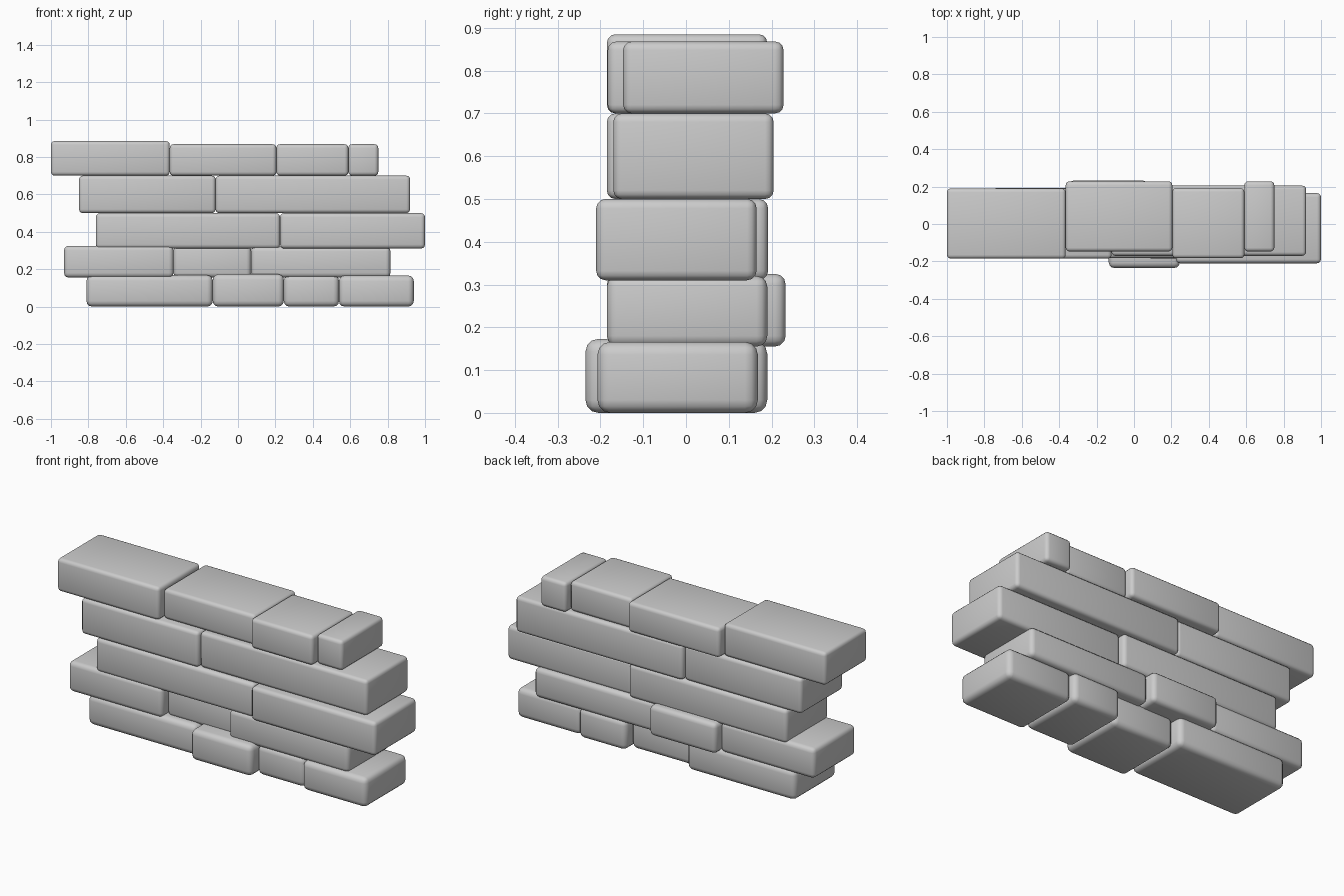
import bpy

old = bpy.data.objects.get("Cube")
if old:
    bpy.data.objects.remove(old, do_unlink=True)

stone = bpy.data.materials.new("grey_stone")
stone.use_nodes = True
grey = (0.6, 0.6, 0.6, 1)
stone.diffuse_color = grey
stone.node_tree.nodes["Principled BSDF"].inputs["Base Color"].default_value = grey

DEPTH = 0.375


def brick(name, x0, x1, front, z0, z1, radius):
    """One rounded block, placed by its ends, front face and height."""
    bpy.ops.mesh.primitive_cube_add(
        size=1, location=((x0 + x1) / 2, front + DEPTH / 2, (z0 + z1) / 2))
    ob = bpy.context.object
    ob.name = name
    ob.scale = (x1 - x0, DEPTH, z1 - z0)
    bpy.ops.object.transform_apply(location=False, rotation=False, scale=True)
    ob.data.materials.append(stone)
    bevel = ob.modifiers.new("rounded_edges", "BEVEL")
    bevel.width = radius
    bevel.segments = 3
    bpy.ops.object.shade_smooth()


# Courses from the bottom up: bottom, edge radius, then (left end, right end, front, top)
courses = [
    (0.0, 0.03, [(-0.81, -0.135, -0.185, 0.168), (-0.135, 0.245, -0.235, 0.173),
                 (0.245, 0.54, -0.185, 0.168), (0.54, 0.94, -0.207, 0.166)]),
    (0.155, 0.025, [(-0.93, -0.345, -0.185, 0.325), (-0.345, 0.07, -0.142, 0.325),
                    (0.07, 0.815, -0.185, 0.32)]),
    (0.31, 0.022, [(-0.76, 0.225, -0.183, 0.5), (0.225, 1.0, -0.21, 0.5)]),
    (0.5, 0.02, [(-0.85, -0.12, -0.185, 0.7), (-0.12, 0.92, -0.17, 0.7)]),
    (0.7, 0.02, [(-1.0, -0.365, -0.185, 0.885), (-0.365, 0.205, -0.147, 0.868),
                 (0.205, 0.59, -0.183, 0.868), (0.59, 0.75, -0.147, 0.868)]),
]

for row, (bottom, radius, bricks) in enumerate(courses, 1):
    for col, (x0, x1, front, top) in enumerate(bricks, 1):
        brick(f"course_{row}_brick_{col}", x0, x1, front, bottom, top, radius)
